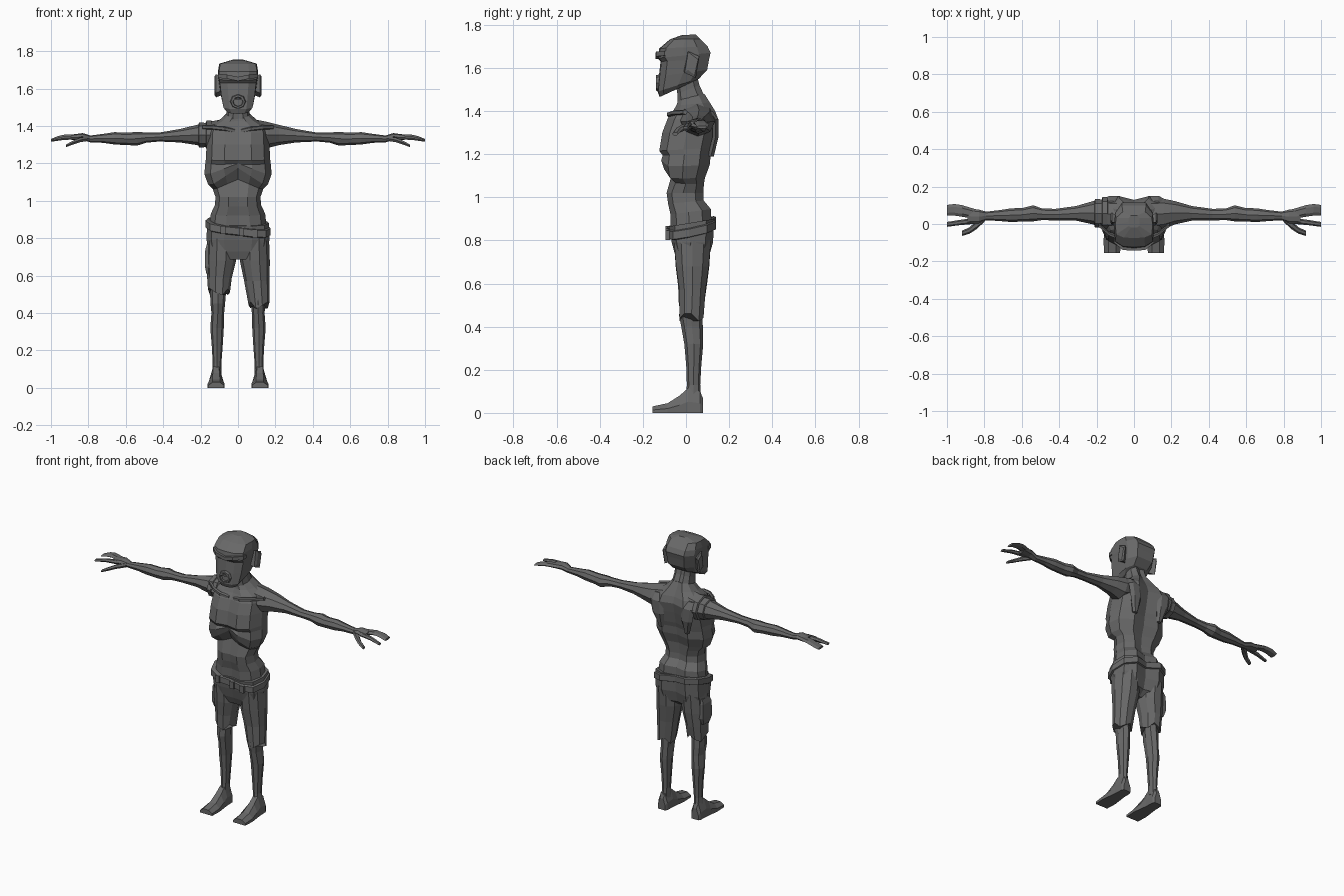
import bpy, bmesh, math
from mathutils import Vector

grey = bpy.data.materials.new("ash_grey")
grey.diffuse_color = (0.14, 0.14, 0.14, 1)


def loft(name, rings):
    """Skin a list of equal-length point rings and cap both ends."""
    bm = bmesh.new()
    vs = [[bm.verts.new(p) for p in r] for r in rings]
    n = len(vs[0])
    for a, b in zip(vs, vs[1:]):
        for i in range(n):
            bm.faces.new((a[i], a[(i + 1) % n], b[(i + 1) % n], b[i]))
    bm.faces.new(vs[0])
    bm.faces.new(vs[-1])
    bmesh.ops.recalc_face_normals(bm, faces=bm.faces)
    me = bpy.data.meshes.new(name)
    bm.to_mesh(me)
    bm.free()
    me.materials.append(grey)
    ob = bpy.data.objects.new(name, me)
    bpy.context.collection.objects.link(ob)
    return ob


def body_ring(shape, zf, zb, w, yf, yb, lift=0.0, grow=0.0):
    """Mirrored horizontal section; z runs from zf in front to zb behind."""
    w, yf, yb = w + grow, yf - grow, yb + grow
    half = []
    for fx, fy in shape:
        z = zf + (zb - zf) * fy + lift * max(0, 1 - fx * 1.15) * (fy < 0.3)
        half.append(Vector((fx * w, yf + (yb - yf) * fy, z)))
    return half + [Vector((-p.x, p.y, p.z)) for p in reversed(half[1:-1])]


def oval(c, u, v, n=8):
    c, u, v = Vector(c), Vector(u), Vector(v)
    return [c + u * math.cos(2 * math.pi * i / n) + v * math.sin(2 * math.pi * i / n)
            for i in range(n)]


def arm_ring(s, x, y, ry, z, rz, n=8):
    return oval((s * x, y, z), (0, ry, 0), (0, 0, rz), n)


def box_ring(c, u, v):
    c, u, v = Vector(c), Vector(u), Vector(v)
    return [c + u + v, c - u + v, c - u - v, c + u - v]


TORSO = [(0, .05), (.42, 0), (.82, .14), (1, .45), (.92, .78), (.5, 1), (0, .91)]
HEAD = [(0, 0), (.55, .02), (.95, .14), (1, .5), (.95, .78), (.6, 1), (0, 1)]

# Torso: waist, arched ribs, chest, shoulders
loft("torso", [body_ring(TORSO, *r) for r in [
    (.84, .86, .155, -.07, .12), (.92, .945, .145, -.072, .115),
    (.97, .985, .124, -.083, .082), (1.02, 1.02, .12, -.09, .08),
    (1.065, 1.06, .135, -.07, .083, .05), (1.085, 1.09, .16, -.102, .088, .09),
    (1.14, 1.15, .18, -.115, .11, .06), (1.195, 1.20, .175, -.108, .115),
    (1.215, 1.23, .172, -.124, .125), (1.30, 1.30, .168, -.11, .14),
    (1.365, 1.36, .165, -.085, .15), (1.40, 1.40, .15, -.06, .135),
    (1.425, 1.44, .10, -.045, .11), (1.455, 1.48, .06, -.035, .085)]])

# Neck
loft("neck", [body_ring(TORSO, *r) for r in [
    (1.37, 1.41, .085, -.055, .115), (1.43, 1.46, .065, -.04, .09),
    (1.48, 1.52, .058, -.04, .062), (1.54, 1.57, .058, -.05, .05)]])

# Head with jaw, cheek hollow and heavy brow
loft("head", [body_ring(HEAD, *r) for r in [
    (1.465, 1.53, .062, -.122, .02), (1.49, 1.55, .082, -.132, .06),
    (1.56, 1.59, .094, -.126, .098), (1.63, 1.64, .102, -.118, .107),
    (1.645, 1.67, .106, -.132, .114), (1.69, 1.70, .107, -.124, .10),
    (1.732, 1.735, .10, -.075, .065), (1.752, 1.755, .03, -.02, .045)]])

# Brow band
loft("brow", [box_ring((x, y, z), (0, .014, 0), (0, 0, .011)) for x, y, z in
              [(-.108, -.085, 1.668), (-.06, -.126, 1.664), (0, -.127, 1.652),
               (.06, -.126, 1.664), (.108, -.085, 1.668)]])

# Open mouth: raised lips around a sunken hollow, with a row of teeth
loft("lips", [oval((0, y, 1.53), (rx, 0, 0), (0, 0, rz)) for y, rx, rz in
              [(-.11, .048, .044), (-.138, .038, .036), (-.139, .028, .026),
               (-.122, .024, .022)]])
loft("teeth", [box_ring((x, -.135, 1.543), (0, .004, 0), (0, 0, .005))
               for x in (-.024, .024)])

for s, side in ((-1, "right"), (1, "left")):
    # Ears
    loft(side + "_ear", [box_ring((s * x, y, 1.615), (0, ry, -.012), (0, .008, rz))
                         for x, y, ry, rz in [(.09, .015, .018, .04), (.118, .028, .026, .05),
                                              (.126, .032, .016, .036)]])
    # Collarbones
    loft(side + "_collarbone", [oval((s * x, y, z), (0, .012, 0), (0, 0, .012), 5)
                                for x, y, z in [(.015, -.063, 1.372), (.07, -.078, 1.385),
                                                (.13, -.055, 1.392), (.19, -.005, 1.395)]])
    # Shoulder blades
    loft(side + "_shoulder_blade", [oval((s * x, y, z), (r, 0, 0), (0, .016, 0), 6)
                                    for x, y, z, r in [(.09, .115, 1.19, .015),
                                                       (.10, .137, 1.28, .04),
                                                       (.11, .137, 1.36, .045),
                                                       (.12, .11, 1.40, .02)]])
    # Arms: shoulder, bony elbow, wrist and palm
    loft(side + "_arm", [arm_ring(s, *r) for r in [
        (.09, .05, .085, 1.37, .065), (.16, .055, .08, 1.352, .069),
        (.22, .06, .062, 1.352, .054), (.31, .057, .039, 1.348, .036),
        (.42, .05, .031, 1.341, .024), (.49, .052, .031, 1.338, .027),
        (.54, .057, .043, 1.332, .037), (.59, .05, .037, 1.331, .033),
        (.66, .047, .036, 1.334, .033), (.72, .045, .029, 1.334, .024),
        (.79, .043, .023, 1.331, .018), (.83, .04, .037, 1.343, .019),
        (.89, .042, .043, 1.34, .014)]])
    # Fingers and thumb
    loft(side + "_finger_group", [arm_ring(s, *r, 6) for r in [
        (.85, .053, .027, 1.342, .013), (.92, .07, .031, 1.345, .012),
        (.96, .076, .031, 1.338, .010), (1.0, .074, .028, 1.325, .007)]])
    loft(side + "_forefinger", [arm_ring(s, *r, 6) for r in [
        (.85, .017, .016, 1.34, .013), (.93, .008, .014, 1.335, .011),
        (1.0, -.002, .013, 1.322, .007)]])
    loft(side + "_thumb", [arm_ring(s, *r, 6) for r in [
        (.80, .025, .014, 1.333, .014), (.845, -.008, .022, 1.325, .014),
        (.88, -.035, .017, 1.312, .012), (.92, -.05, .014, 1.294, .008)]])
    # Legs: thigh, knee, calf, ankle
    loft(side + "_leg", [oval((s * x, y, z), (rx, 0, 0), (0, ry, 0)) for z, x, rx, y, ry in [
        (.62, .098, .052, .03, .055), (.50, .107, .042, .022, .05),
        (.45, .108, .039, .022, .054), (.40, .108, .034, .028, .05),
        (.32, .112, .036, .036, .044), (.22, .111, .029, .036, .035),
        (.13, .112, .023, .035, .031), (.07, .114, .026, .035, .035)]])
    # Feet: flat sole, sloping instep
    loft(side + "_foot", [[Vector((s * (.117 + k * w), y, z)) for k, z in
                           ((-1, 0), (1, 0), (1, h * .45), (.45, h), (-.45, h), (-1, h * .45))]
                          for y, w, h in [(.078, .024, .07), (.065, .032, .10), (.01, .034, .115),
                                          (-.03, .039, .08), (-.085, .046, .045),
                                          (-.155, .043, .03)]])

# Seat of the shorts
SEAT = [(0, .03), (.45, 0), (.85, .12), (1, .45), (.9, .82), (.5, 1), (0, .88)]
seat_top = (.865, .90, .166, -.078, .132)
loft("shorts_seat", [body_ring(SEAT, *r) for r in [
    (.685, .69, .10, -.03, .06), (.73, .72, .155, -.05, .105),
    (.79, .79, .168, -.066, .125), seat_top]])

# Shorts legs with ragged hems, one torn shorter
for s, side, legs in (
        (-1, "right", [(.80, .088, .078, .03, .09), (.68, .09, .08, .03, .082),
                       (.59, .099, .066, .03, .07), (.51, .102, .059, .026, .062)]),
        (1, "left", [(.80, .088, .078, .03, .09), (.68, .09, .08, .03, .08),
                     (.57, .101, .068, .03, .064), (.44, .113, .056, .026, .058)])):
    rings = [oval((s * x, y, z), (rx * s, 0, 0), (0, ry, 0), 10) for z, x, rx, y, ry in legs]
    for i, p in enumerate(rings[-1]):
        p.z += (.02, -.015, .0)[i % 3]
    loft(side + "_shorts_leg", rings)

# Hanging pocket on the torn side
loft("side_pocket", [box_ring((-.155, .035, z), (w, 0, 0), (0, d, 0)) for z, w, d in
                     [(.61, .014, .03), (.65, .022, .045), (.74, .02, .042), (.77, .01, .035)]])


# Slanted belt with buckle and loops
def belt_ring(dz, grow):
    ring = body_ring(SEAT, .835 + dz, .88 + dz, .166, -.078, .13, 0, grow)
    for p in ring:
        p.z -= p.x * .12
    return ring


loft("belt", [belt_ring(-.022, .0), belt_ring(-.018, .009),
              belt_ring(.018, .009), belt_ring(.022, .0)])
for name, x in (("buckle", .02), ("belt_loop_right", -.08), ("belt_loop_left", .09)):
    z = .835 - x * .12
    loft(name, [box_ring((x, y, z), (.013, 0, 0), (0, 0, .022)) for y in (-.075, -.094)])

# Wrapped straps around one shoulder
for k, x, g in ((1, .155, .007), (2, .195, .006)):
    r = .069 - (x - .16) * .25
    loft("shoulder_wrap_%d" % k, [arm_ring(-1, x + dx, .057, .08 - (x - .16) * .3 + q, 1.352, r + q)
                                 for dx, q in ((-.016, 0), (-.013, g), (.013, g), (.016, 0))])
